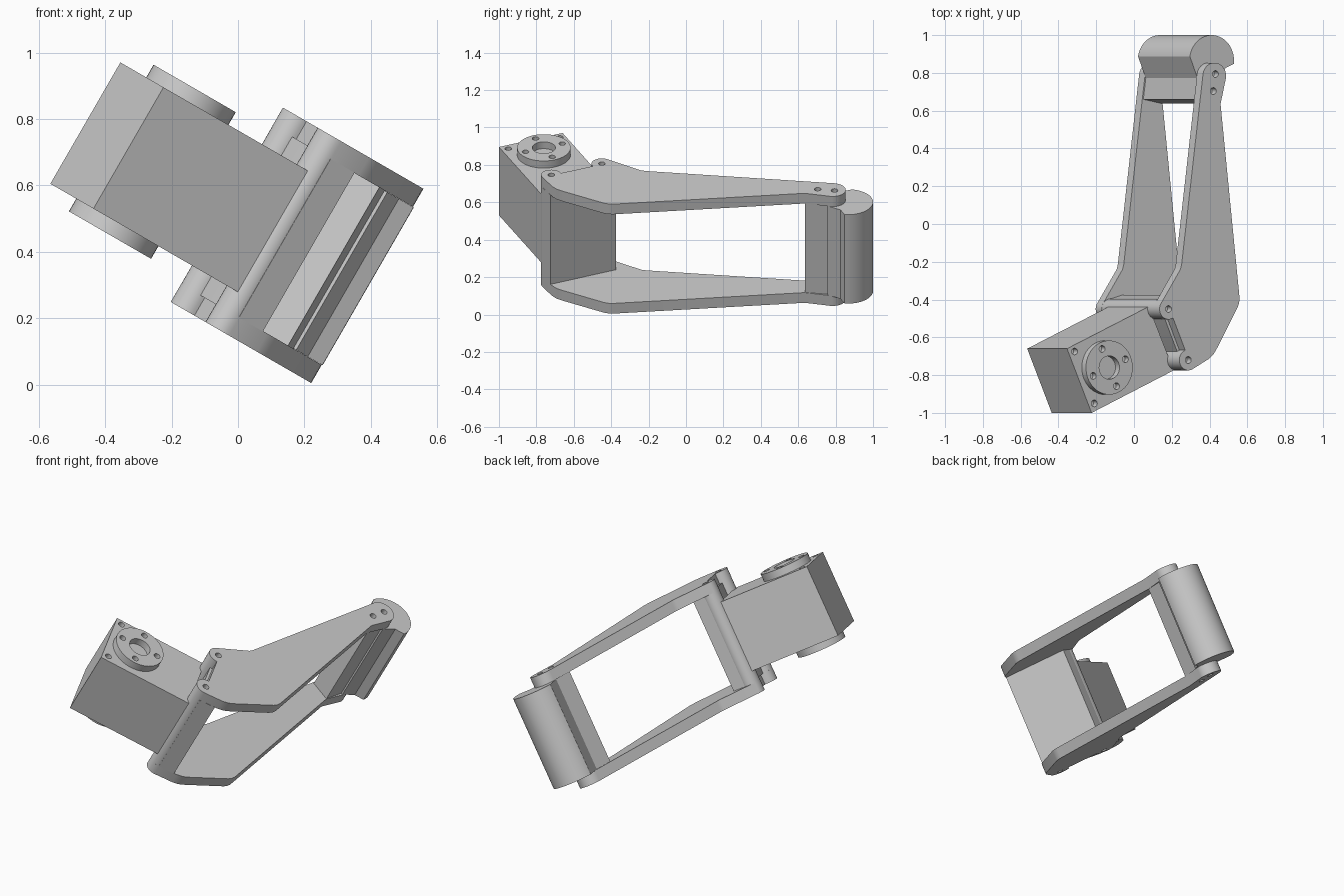
import bpy, bmesh
from math import sin, cos, radians
from mathutils import Matrix

if "Cube" in bpy.data.objects:
    bpy.data.objects.remove(bpy.data.objects["Cube"])

# Everything is drawn in a local frame (hinge axis = local z), then tilted 30 degrees about y
TILT = Matrix.Translation((0.226, 0, 0.392)) @ Matrix.Rotation(radians(30), 4, 'Y')


def arc(cx, cy, r, a0, a1, n=14):
    angles = [radians(a0 + (a1 - a0) * i / n) for i in range(n + 1)]
    return [(cx + r * cos(a), cy + r * sin(a)) for a in angles]


def circle(cx, cy, r, n=32):
    return arc(cx, cy, r, 0, 360, n)[:-1]


def prism(name, solids):
    """One object made of extruded outlines: (points, z0, z1)."""
    bm = bmesh.new()
    for pts, z0, z1 in solids:
        low = [bm.verts.new((x, y, z0)) for x, y in pts]
        high = [bm.verts.new((x, y, z1)) for x, y in pts]
        bm.faces.new(low[::-1])
        bm.faces.new(high)
        for i in range(len(pts)):
            j = (i + 1) % len(pts)
            bm.faces.new((low[i], low[j], high[j], high[i]))
    bmesh.ops.recalc_face_normals(bm, faces=bm.faces[:])
    mesh = bpy.data.meshes.new(name)
    bm.to_mesh(mesh)
    bm.free()
    mesh.transform(TILT)
    ob = bpy.data.objects.new(name, mesh)
    bpy.context.collection.objects.link(ob)
    return ob


def activate(ob):
    bpy.ops.object.select_all(action='DESELECT')
    ob.select_set(True)
    bpy.context.view_layer.objects.active = ob


def finish(ob, cuts=()):
    activate(ob)
    if cuts:
        cutter = prism("hole_cutter", cuts)
        cutter.hide_render = True
        mod = ob.modifiers.new("holes", 'BOOLEAN')
        mod.operation, mod.solver, mod.object = 'DIFFERENCE', 'EXACT', cutter
        bpy.ops.object.modifier_apply(modifier=mod.name)
        bpy.data.objects.remove(cutter)
    activate(ob)
    bpy.ops.object.shade_smooth_by_angle(angle=radians(30))


def span(side, a, b):
    return sorted((side * a, side * b))


PRONG_A, PRONG_B = (-0.124, -0.72), (-0.245, -0.45)
TIP_A, TIP_B = (0.042, 0.794), (0.029, 0.704)

# Bent side arm outline: two prongs, knee, straight taper, round tip
arm = (arc(*PRONG_A, 0.055, 110, 300)
       + [(0.0, -0.715), (0.028, -0.692), (0.05, -0.66), (0.178, -0.44),
          (0.187, -0.415), (0.189, -0.39), (0.073, 0.635)]
       + arc(0.036, 0.783, 0.071, -5, 172)
       + [(-0.165, -0.215), (-0.172, -0.24)]
       + arc(*PRONG_B, 0.055, 155, 300))

# Servo box, aligned with the prongs
body_axis, body_side = (0.912, 0.409), (-0.409, 0.912)
body = prism("servo_body", [([(-0.642, -1.0), (-0.14, -0.775), (-0.292, -0.437),
                              (-0.792, -0.66)], -0.211, 0.211)])
body_cuts = []
HORN = (-0.559, -0.76)

for side, label in ((1, "upper"), (-1, "lower")):
    # Side arm with four screw holes
    plate = prism(label + "_arm", [(arm, *span(side, 0.275, 0.338))])
    finish(plate, [(circle(*p, 0.018, 16), *span(side, 0.295, 0.36))
                   for p in (PRONG_A, PRONG_B, TIP_A, TIP_B)])

    # Round servo horn with central bore and four screw holes
    horn = prism(label + "_horn", [(circle(*HORN, 0.143, 48), *span(side, 0.205, 0.255))])
    cuts = [(circle(*HORN, 0.062), *span(side, 0.213, 0.28))]
    for k in (-1, 1):
        for d in (body_axis, body_side):
            cuts.append((circle(HORN[0] + 0.108 * k * d[0], HORN[1] + 0.108 * k * d[1],
                                0.018, 16), *span(side, 0.22, 0.28)))
    finish(horn, cuts)
    for p in ((-0.746, -0.675), (-0.625, -0.95)):
        body_cuts.append((circle(*p, 0.018, 16), *span(side, 0.17, 0.24)))
finish(body, body_cuts)

# Cross wall behind the servo and the two round posts
finish(prism("servo_end_wall", [([(-0.15, -0.69), (-0.098, -0.769), (-0.015, -0.725),
                                  (-0.171, -0.375), (-0.275, -0.405), (-0.255, -0.45)],
                                 -0.276, 0.276)]))
for p, label in ((PRONG_A, "front_post"), (PRONG_B, "rear_post")):
    finish(prism(label, [(circle(*p, 0.0545), -0.28, 0.28)]))

# Cross wall at the far end of the arms
finish(prism("tip_wall", [([(-0.045, 0.66), (0.072, 0.637), (0.095, 0.79), (-0.025, 0.81)],
                           -0.276, 0.276)]))

# Rounded foot pad between the arm tips
pad = arc(0.056, 0.864, 0.136, -7, 170, 32) + [(-0.032, 0.774), (0.10, 0.757), (0.14, 0.826)]
finish(prism("foot_pad", [(pad, -0.2745, 0.2745)]))
